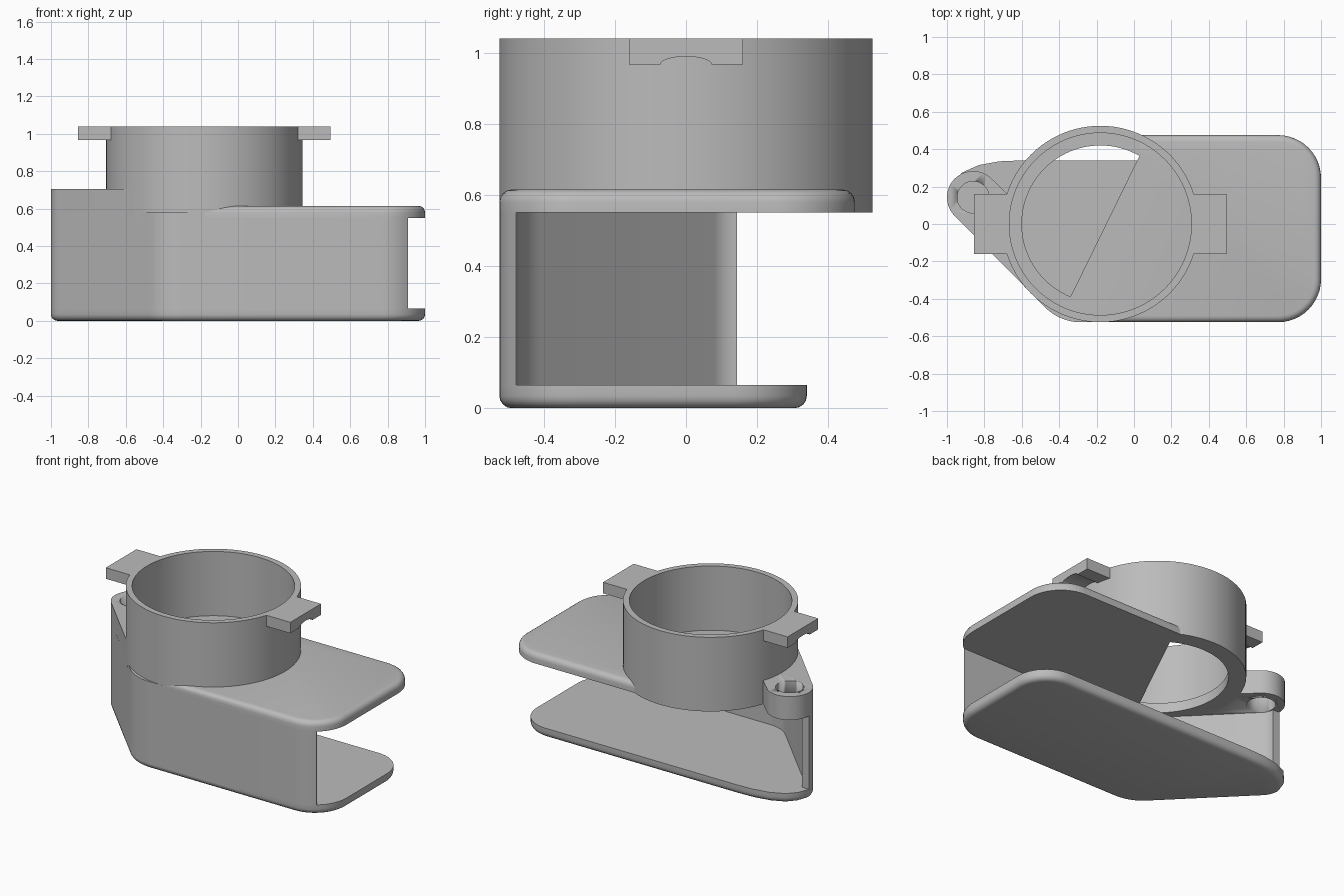
import bpy, bmesh
from math import sin, cos, radians, tau
from mathutils import Vector

cube = bpy.data.objects.get("Cube")
if cube:
    bpy.data.objects.remove(cube)

grey = bpy.data.materials.new("plain grey")
grey.use_nodes = True
grey.diffuse_color = (0.5, 0.5, 0.5, 1)
grey.node_tree.nodes["Principled BSDF"].inputs["Base Color"].default_value = (0.5, 0.5, 0.5, 1)

TUBE = (-0.18, 0.0)      # tube centre
BOSS = (-0.86, 0.143)    # screw boss centre
R_OUT, R_IN, R_HOLE = 0.525, 0.487, 0.42
R_BOSS = 0.14
FRONT, PLATE = -0.525, 0.065
UPPER, TOP = 0.55, 1.04
LEFT_CORNER = (-0.397, FRONT)


def arc(centre, r, a, b, n=12):
    """Points on an arc from angle a to b in degrees."""
    return [(centre[0] + r * cos(radians(a + (b - a) * i / n)),
             centre[1] + r * sin(radians(a + (b - a) * i / n))) for i in range(n + 1)]


def fillet(prev, corner, nxt, r, n=12):
    """Round a corner between two straight edges."""
    c = Vector(corner)
    u, v = (Vector(prev) - c).normalized(), (Vector(nxt) - c).normalized()
    half = u.angle(v) / 2
    centre = c + (u + v).normalized() * (r / sin(half))
    t = r * cos(half) / sin(half)
    start, end = c + u * t - centre, c + v * t - centre
    turn = start.angle(end)
    return [tuple(centre + (start * sin((1 - i / n) * turn) + end * sin(i / n * turn)) / sin(turn))
            for i in range(n + 1)]


def finish(name, bm):
    bmesh.ops.remove_doubles(bm, verts=bm.verts, dist=1e-5)
    bmesh.ops.recalc_face_normals(bm, faces=bm.faces)
    me = bpy.data.meshes.new(name)
    bm.to_mesh(me)
    bm.free()
    me.materials.append(grey)
    me.shade_smooth()
    me.set_sharp_from_angle(angle=radians(30))
    ob = bpy.data.objects.new(name, me)
    bpy.context.collection.objects.link(ob)
    return ob


def prism(name, outline, z0, z1, round_edge=None, radius=0.035):
    """Extrude an outline; round the rim edges chosen by round_edge(midpoint)."""
    bm = bmesh.new()
    face = bm.faces.new([bm.verts.new((x, y, z0)) for x, y in outline])
    new = bmesh.ops.extrude_face_region(bm, geom=[face])["geom"]
    bmesh.ops.translate(bm, vec=(0, 0, z1 - z0), verts=[g for g in new if isinstance(g, bmesh.types.BMVert)])
    bmesh.ops.recalc_face_normals(bm, faces=bm.faces)
    if round_edge:
        rim = [e for e in bm.edges if round_edge((e.verts[0].co + e.verts[1].co) / 2)]
        bmesh.ops.bevel(bm, geom=rim, offset=radius, segments=4, profile=0.5, affect='EDGES')
    return finish(name, bm)


right_front = fillet((0, FRONT), (1, FRONT), (1, 0), 0.23)
left_front = fillet(BOSS[:1] + (-0.062,), LEFT_CORNER, (0, FRONT), 0.27)
# aim the left bend along the slanted wall
boss_tangent = arc(BOSS, R_BOSS, 225, 225, 1)[0]
left_front = fillet(boss_tangent, LEFT_CORNER, (0, FRONT), 0.27)

# Lower plate with a rounded lower rim
back_left = [(-0.6, 0.34), (-0.72, 0.335), (-0.83, 0.315), (-0.92, 0.275), (-0.975, 0.215)]
lower = (left_front + right_front + fillet((1, 0), (1, 0.34), (0, 0.34), 0.21)
         + back_left + arc(BOSS, R_BOSS, 180, 225))
prism("lower_plate", lower, 0, PLATE, lambda m: m.z < 1e-4)

# Upper plate, cut off by a slanted edge under the tube
upper = ([(-0.18, FRONT)] + right_front + fillet((1, 0), (1, 0.475), (0, 0.475), 0.23)
         + [(0.035, 0.475), (0.03, 0.366), (-0.34, -0.39), (-0.34, -0.46)])
prism("upper_plate", upper, UPPER, UPPER + PLATE,
      lambda m: m.z > UPPER + PLATE - 1e-4 and (m.x > 0.05 or m.y < FRONT + 0.01))

# Thin wall along the slanted side and the front
thick = 0.05
inner_front = FRONT + thick
outer = arc(BOSS, R_BOSS, 180, 225) + left_front + [p for p in right_front if p[1] < inner_front]
inner_bend = fillet(arc(BOSS, R_BOSS - thick, 225, 225, 1)[0], (-0.376, inner_front), (0, inner_front), 0.22)
inner = [(0.91, inner_front)] + inner_bend[::-1] + arc(BOSS, R_BOSS - thick, 225, 180)
prism("side_wall", outer + inner, 0.035, 0.58)

# Tube with an inner lip at its foot
bm = bmesh.new()
profile = [(R_HOLE, UPPER), (R_OUT, UPPER), (R_OUT, TOP), (R_IN, TOP),
           (R_IN, UPPER + PLATE), (R_HOLE, UPPER + PLATE)]
verts = [bm.verts.new((TUBE[0] + r, 0, z)) for r, z in profile]
edges = [bm.edges.new((v, verts[i - 1])) for i, v in enumerate(verts)]
bmesh.ops.spin(bm, geom=verts + edges, cent=(TUBE[0], 0, 0), axis=(0, 0, 1),
               angle=tau, steps=96, use_merge=True)
finish("tube", bm)

# Screw boss joined to the tube, with a through hole
boss = prism("screw_boss", arc(BOSS, R_BOSS, 45, 225, 24) + arc(TUBE, 0.523, 225, 224, 1)
             + arc(TUBE, 0.505, 222, 163), UPPER, 0.705)
cutter = prism("boss_hole_cutter", arc(BOSS, 0.085, 0, 350, 35), UPPER - 0.1, 0.8)
cutter.hide_render = True
cutter.hide_viewport = True
cut = boss.modifiers.new("hole", 'BOOLEAN')
cut.operation = 'DIFFERENCE'
cut.solver = 'EXACT'
cut.object = cutter

# Two locking tabs with a curved groove underneath
z_low = 0.967
groove = [(0.072 * cos(a), z_low + 0.022 * sin(a)) for a in [tau / 2 * i / 12 for i in range(13)]]
section = [(0.16, z_low)] + groove + [(-0.16, z_low), (-0.16, TOP), (0.16, TOP)]
for side, name in ((1, "left_tab"), (-1, "right_tab")):
    bm = bmesh.new()
    face = bm.faces.new([bm.verts.new((TUBE[0] + side * 0.495, y, z)) for y, z in section])
    new = bmesh.ops.extrude_face_region(bm, geom=[face])["geom"]
    bmesh.ops.translate(bm, vec=(side * 0.18, 0, 0), verts=[g for g in new if isinstance(g, bmesh.types.BMVert)])
    finish(name, bm)
